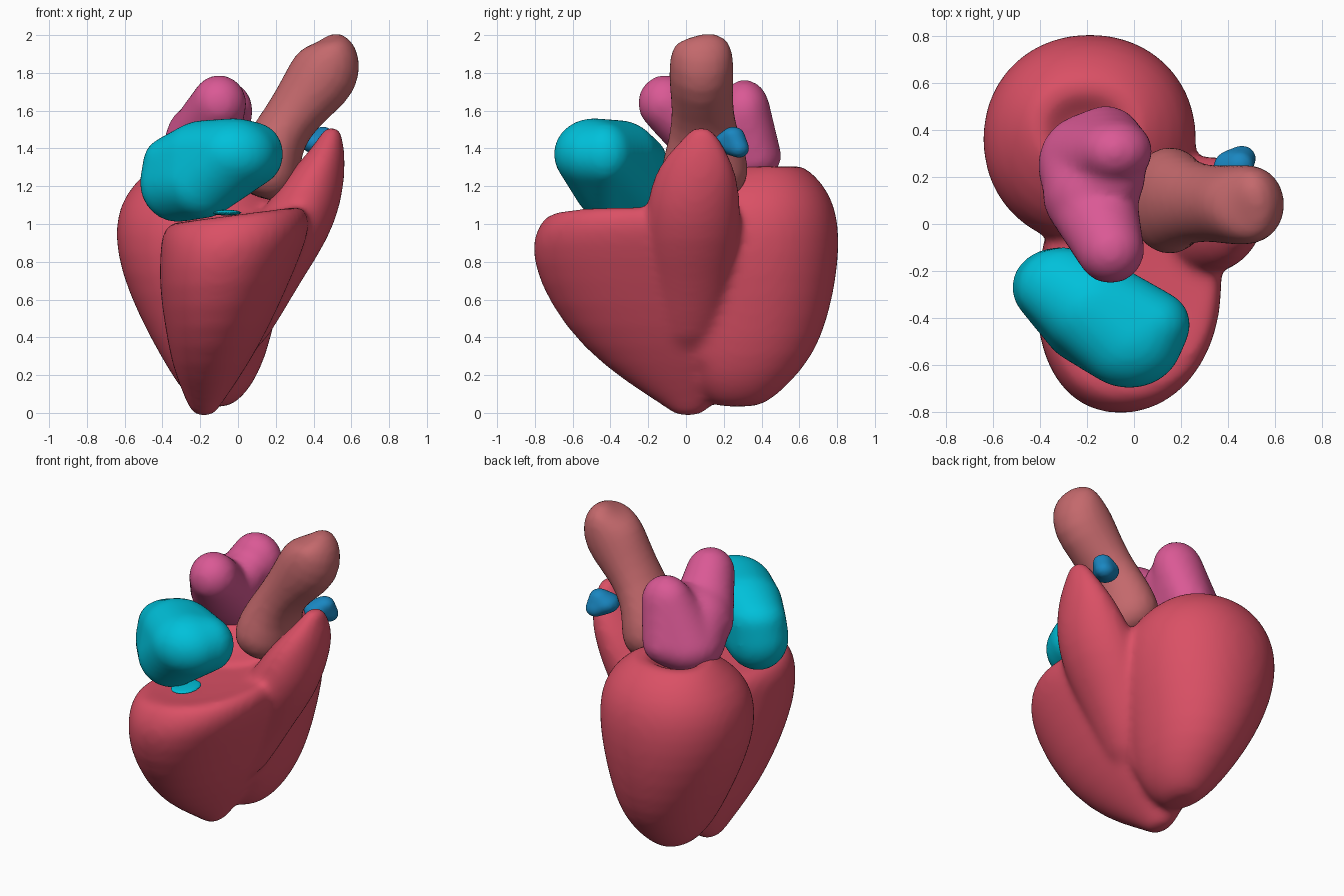
import bpy, bmesh
from math import sin, cos, pi, copysign
from mathutils import Vector, Matrix, Euler

if "Cube" in bpy.data.objects:
    bpy.data.objects.remove(bpy.data.objects["Cube"])


def material(name, rgb):
    m = bpy.data.materials.new(name)
    m.diffuse_color = (*rgb, 1)
    m.use_nodes = True
    m.node_tree.nodes["Principled BSDF"].inputs["Base Color"].default_value = m.diffuse_color
    return m


def loft(bm, sections, box=1.0, tilt=0.0, n=32):
    """Skin stacked rings (x, y, z, rx, ry, shear); box < 1 squares them, tilt lifts +x."""
    rings = []
    for x, y, z, rx, ry, shear in sections:
        ring = []
        for i in range(n):
            a = 2 * pi * i / n
            c = copysign(abs(cos(a)) ** box, cos(a))
            s = copysign(abs(sin(a)) ** box, sin(a))
            px = x + rx * c + shear * s
            ring.append(bm.verts.new((px, y + ry * s, z + tilt * (px - .05) * z ** 3)))
        rings.append(ring)
    skin(bm, rings)


def tube(bm, path, n=24):
    """Skin rings that follow a path: (x, y, z, r in plane, r along y)."""
    pts = [Vector(p[:3]) for p in path]
    rings = []
    for k, p in enumerate(path):
        t = (pts[min(k + 1, len(pts) - 1)] - pts[max(k - 1, 0)]).normalized()
        u = Vector((0, 1, 0)).cross(t).normalized()
        v = t.cross(u)
        rings.append([bm.verts.new(pts[k] + u * p[3] * cos(2 * pi * i / n) + v * p[4] * sin(2 * pi * i / n))
                      for i in range(n)])
    skin(bm, rings)


def skin(bm, rings):
    n = len(rings[0])
    for lo, hi in zip(rings, rings[1:]):
        for i in range(n):
            j = (i + 1) % n
            bm.faces.new((lo[i], lo[j], hi[j], hi[i]))
    bm.faces.new(rings[0][::-1])
    bm.faces.new(rings[-1])


def blobs(bm, items):
    """Wrap a group of ellipsoids (location, radii) in one convex hull."""
    part = bmesh.new()
    for loc, radii in items:
        m = Matrix.Translation(loc) @ Matrix.Diagonal((*radii, 1))
        bmesh.ops.create_icosphere(part, subdivisions=4, radius=1, matrix=m)
    pts = [v.co.copy() for v in part.verts]
    part.free()
    verts = [bm.verts.new(p) for p in pts]
    res = bmesh.ops.convex_hull(bm, input=verts)
    dead = {e for e in res["geom_interior"] + res["geom_unused"] if isinstance(e, bmesh.types.BMVert)}
    bmesh.ops.delete(bm, geom=list(dead), context='VERTS')


def finish(name, bm, mat, voxel=0.02, smooth=6, subsurf=0):
    """Fuse the overlapping volumes into one soft skin."""
    bmesh.ops.recalc_face_normals(bm, faces=bm.faces)
    me = bpy.data.meshes.new(name)
    bm.to_mesh(me)
    bm.free()
    ob = bpy.data.objects.new(name, me)
    bpy.context.collection.objects.link(ob)
    me.materials.append(mat)
    if subsurf:
        s = ob.modifiers.new("round", 'SUBSURF')
        s.levels = s.render_levels = subsurf
    r = ob.modifiers.new("fuse", 'REMESH')
    r.mode = 'VOXEL'
    r.voxel_size = voxel
    r.use_smooth_shade = True
    s = ob.modifiers.new("soften", 'SMOOTH')
    s.factor = 0.5
    s.iterations = smooth
    return ob


red = material("muscle_red", (0.70, 0.08, 0.13))
cyan = material("atrium_cyan", (0.0, 0.53, 0.70))
pink = material("atrium_pink", (0.70, 0.10, 0.30))
brown = material("aorta_brown", (0.55, 0.14, 0.15))
blue = material("valve_blue", (0.01, 0.24, 0.53))

# Ventricles: rear lobe, front lobe, outflow peak and groove fill fused together
bm = bmesh.new()
loft(bm, [(-.12, .27, .03, .06, .10, 0), (-.12, .28, .06, .12, .16, 0),
          (-.12, .29, .15, .20, .255, 0), (-.13, .32, .30, .28, .355, 0),
          (-.16, .35, .50, .36, .405, 0), (-.185, .355, .75, .44, .45, 0),
          (-.19, .36, .95, .465, .455, 0), (-.19, .37, 1.10, .44, .42, 0),
          (-.19, .39, 1.22, .36, .335, 0), (-.20, .43, 1.325, .23, .18, 0),
          (-.20, .40, 1.30, .16, .13, 0), (-.20, .36, 1.22, .10, .10, 0)], box=.96)
loft(bm, [(-.18, .01, -.02, .05, .06, 0), (-.18, .01, .03, .08, .12, 0),
          (-.17, -.01, .10, .12, .21, .0), (-.15, -.08, .25, .20, .36, .01),
          (-.11, -.18, .45, .275, .46, .02), (-.07, -.26, .70, .35, .525, .03),
          (-.02, -.30, .90, .39, .525, .03), (-.01, -.30, 1.0, .395, .48, .03),
          (-.01, -.31, 1.075, .34, .42, .03), (-.01, -.31, 1.04, .24, .30, .03)], box=.93, tilt=.11)
loft(bm, [(-.02, 0, .30, .12, .14, 0), (.05, .02, .50, .17, .20, 0),
          (.14, .02, .72, .21, .24, 0), (.25, .03, .92, .23, .26, .0),
          (.345, .04, 1.10, .20, .25, .0), (.41, .05, 1.25, .155, .225, .02),
          (.46, .06, 1.36, .105, .17, .02), (.49, .08, 1.45, .065, .10, .01),
          (.50, .08, 1.52, .04, .05, 0)])
blobs(bm, [((.0, .15, .40), (.12, .15, .2)), ((.08, .20, .85), (.19, .18, .25))])
finish("ventricles", bm, red, subsurf=1, smooth=16)

# Front atrium: one full sac, plus the small valve beneath
bm = bmesh.new()
blobs(bm, [((-.32, -.27, 1.22), (.20, .17, .21)), ((-.30, -.27, 1.34), (.20, .17, .14)),
           ((-.02, -.49, 1.37), (.23, .21, .19)), ((.08, -.43, 1.37), (.16, .15, .17)),
           ((-.19, -.43, 1.22), (.20, .17, .19)), ((-.17, -.36, 1.37), (.23, .21, .18))])
finish("front_atrium", bm, cyan, smooth=8)
bm = bmesh.new()
blobs(bm, [((-.06, -.45, 1.06), (.08, .11, .015))])
finish("front_valve", bm, cyan, voxel=0.01, smooth=2)

# Rear atrium: two upper lobes over a broad base
bm = bmesh.new()
front_lobe = ((-.10, -.11, 1.64), (.145, .145, .15))
low_base = ((-.20, .25, 1.34), (.21, .22, .17))
blobs(bm, [front_lobe, ((-.19, .12, 1.44), (.20, .19, .17))])
blobs(bm, [low_base, ((-.08, .31, 1.60), (.16, .135, .165)), ((-.12, .37, 1.36), (.15, .135, .13)),
           ((-.20, .26, 1.27), (.14, .15, .13))])
blobs(bm, [low_base, ((-.18, .12, 1.46), (.20, .19, .19)), ((-.09, .20, 1.55), (.14, .13, .13))])
finish("rear_atrium", bm, pink, smooth=14)

# Aorta: leaning tube with a swollen root and blunt tip
bm = bmesh.new()
tube(bm, [(.11, .10, 1.14, .10, .12), (.125, .10, 1.18, .17, .20),
          (.15, .10, 1.28, .19, .245), (.19, .10, 1.42, .155, .20),
          (.27, .09, 1.55, .14, .165), (.37, .085, 1.68, .165, .165),
          (.465, .08, 1.80, .195, .175), (.51, .085, 1.91, .15, .165),
          (.505, .09, 1.975, .09, .135), (.495, .08, 2.0, .03, .05)])
finish("aorta", bm, brown, subsurf=1, smooth=4)

# Pulmonary valve: small tilted almond behind the outflow peak
bm = bmesh.new()
blobs(bm, [((.41, .23, 1.43), (.075, .085, .06)), ((.45, .25, 1.47), (.06, .06, .045)),
           ((.46, .28, 1.40), (.06, .055, .05))])
finish("pulmonary_valve", bm, blue, voxel=0.012, smooth=5)
